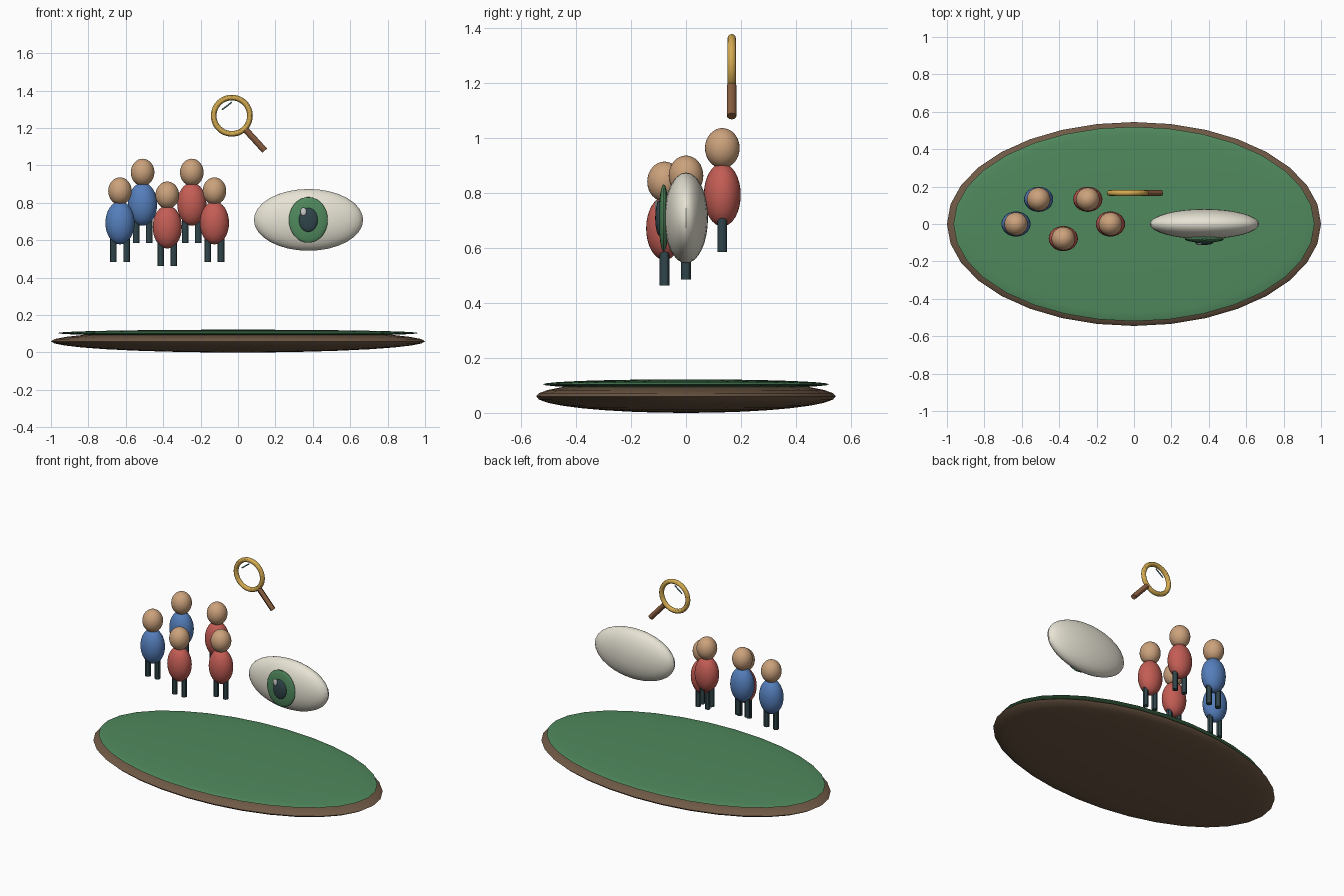
import bpy
from mathutils import Vector

if "Cube" in bpy.data.objects:
    bpy.data.objects.remove(bpy.data.objects["Cube"])


def material(name, rgb):
    m = bpy.data.materials.new(name)
    m.diffuse_color = (*rgb, 1)
    m.use_nodes = True
    m.node_tree.nodes["Principled BSDF"].inputs["Base Color"].default_value = m.diffuse_color
    return m


WOOD = material("dark_wood", (0.16, 0.10, 0.06))
FELT = material("green", (0.08, 0.25, 0.11))
SKIN = material("skin", (0.60, 0.36, 0.20))
BLUE = material("blue", (0.09, 0.21, 0.50))
RED = material("red", (0.55, 0.11, 0.09))
DARK = material("dark_slate", (0.03, 0.06, 0.07))
CREAM = material("cream", (0.80, 0.77, 0.66))
WHITE = material("white", (0.95, 0.95, 0.92))
GOLD = material("gold", (0.65, 0.40, 0.08))
BROWN = material("handle_brown", (0.25, 0.11, 0.05))
GLINT = material("glint_teal", (0.15, 0.35, 0.42))


def finish(name, mat):
    o = bpy.context.object
    o.name = name
    o.data.materials.append(mat)
    bpy.ops.object.shade_smooth_by_angle()
    return o


def ellipsoid(name, centre, radii, mat, segs=32, rings=16):
    bpy.ops.mesh.primitive_uv_sphere_add(segments=segs, ring_count=rings, radius=1, location=centre)
    bpy.context.object.scale = radii
    bpy.ops.object.transform_apply(location=False, rotation=False, scale=True)
    return finish(name, mat)


def rod(name, a, b, radius, mat, sides=12):
    a, b = Vector(a), Vector(b)
    bpy.ops.mesh.primitive_cylinder_add(vertices=sides, radius=radius, depth=(b - a).length,
                                        location=(a + b) / 2)
    bpy.context.object.rotation_euler = (b - a).to_track_quat('Z', 'Y').to_euler()
    return finish(name, mat)


# oval base with green top
ellipsoid("base", (0, 0, 0.06), (1, 0.545, 0.06), WOOD)
ellipsoid("base_top", (0, 0, 0.104), (0.965, 0.52, 0.018), FELT)

# group of people: x, y, height of feet, shirt
people = [(-0.631, 0, 0.485, BLUE), (-0.51, 0.132, 0.585, BLUE), (-0.378, -0.078, 0.463, RED),
          (-0.247, 0.132, 0.585, RED), (-0.126, 0, 0.485, RED)]
for i, (x, y, z, shirt) in enumerate(people, 1):
    ellipsoid(f"body_{i}", (x, y, z + 0.208), (0.078, 0.067, 0.115), shirt)
    ellipsoid(f"head_{i}", (x, y, z + 0.378), (0.063, 0.063, 0.073), SKIN)
    for side, s in (("left", -1), ("right", 1)):
        lx = x + s * 0.035
        rod(f"leg_{side}_{i}", (lx, y, z), (lx, y, z + 0.15), 0.0175, DARK)

# eye
ellipsoid("eyeball", (0.377, 0, 0.709), (0.292, 0.08, 0.165), CREAM)
ellipsoid("iris", (0.376, -0.081, 0.709), (0.104, 0.018, 0.122), FELT)
ellipsoid("pupil", (0.376, -0.097, 0.709), (0.05, 0.015, 0.064), DARK)
ellipsoid("eye_highlight", (0.35, -0.107, 0.753), (0.016, 0.006, 0.022), WHITE)

# magnifying glass
bpy.ops.mesh.primitive_torus_add(major_radius=0.097, minor_radius=0.015, major_segments=48,
                                 minor_segments=12, location=(-0.033, 0.166, 1.266),
                                 rotation=(1.570796, 0, 0))
finish("magnifier_rim", GOLD)
rod("magnifier_handle", (0.04, 0.166, 1.192), (0.143, 0.166, 1.079), 0.017, BROWN)
rod("magnifier_glint", (-0.086, 0.166, 1.298), (-0.033, 0.166, 1.338), 0.004, GLINT, 8)
